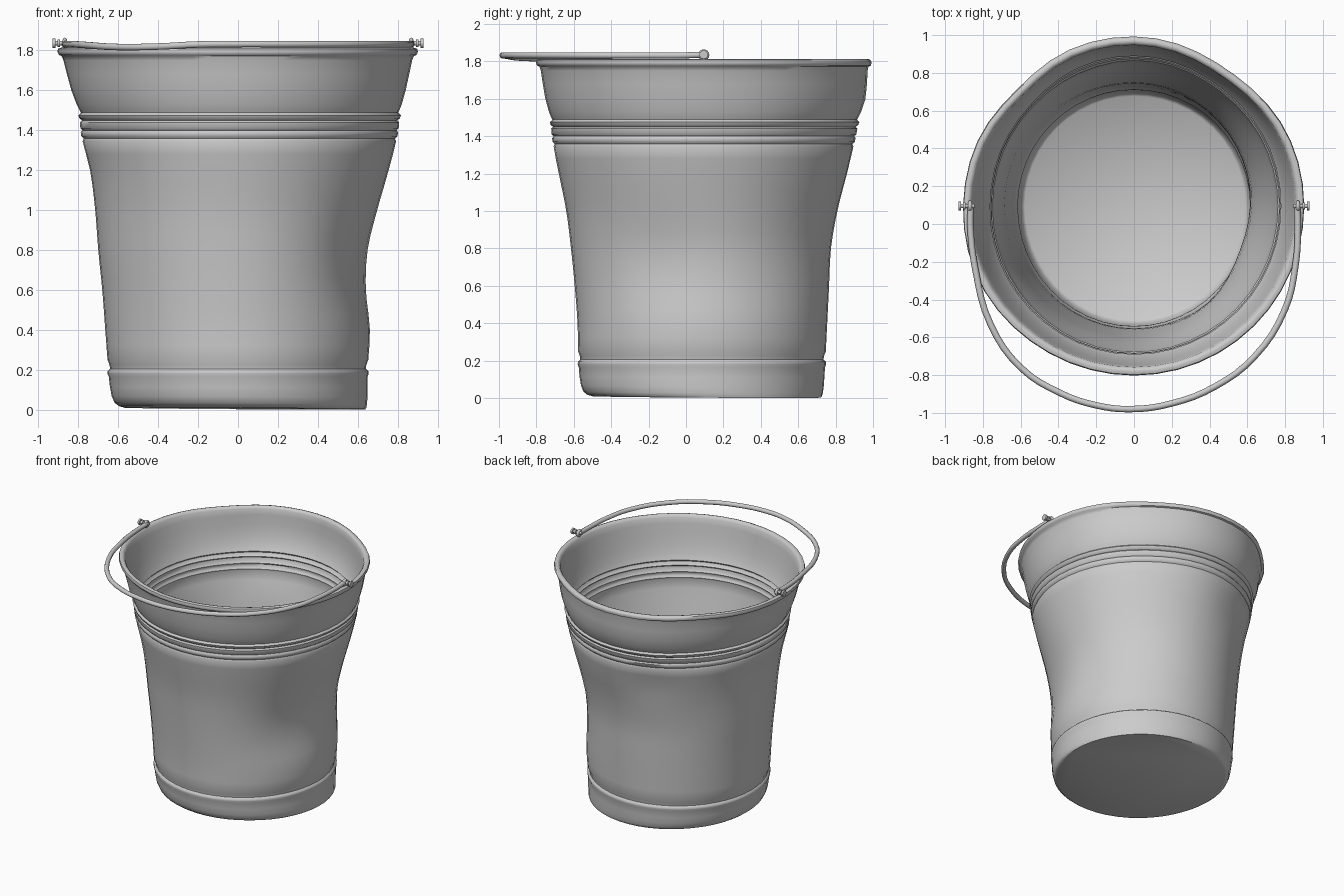
import bpy, bmesh, math
from math import radians, cos, sin, pi

if "Cube" in bpy.data.objects:
    bpy.data.objects.remove(bpy.data.objects["Cube"])

CY = 0.095      # bucket axis in y
SEG = 48

# Silhouette radii at each height, for the four sides (+x, +y, -x, -y)
ZS = [0, .2, .4, .6, .8, 1.0, 1.2, 1.36, 1.48, 1.6, 1.81]
SIDES = [
    [.65, .65, .662, .645, .655, .70, .755, .795, .808, .84, .885],
    [.64, .65, .66, .67, .68, .715, .77, .805, .825, .865, .88],
    [.635, .65, .665, .68, .70, .715, .74, .78, .79, .832, .885],
    [.66, .67, .675, .69, .71, .735, .775, .805, .815, .847, .88],
]


def smooth_lookup(vals, z):
    """Hermite interpolation of a side profile."""
    z = min(max(z, 0), ZS[-1])
    n = len(ZS)
    i = max(k for k in range(n - 1) if ZS[k] <= z)

    def slope(k):
        a, b = max(k - 1, 0), min(k + 1, n - 1)
        return (vals[b] - vals[a]) / (ZS[b] - ZS[a])
    h = ZS[i + 1] - ZS[i]
    t = (z - ZS[i]) / h
    return ((2*t**3 - 3*t**2 + 1) * vals[i] + (t**3 - 2*t**2 + t) * h * slope(i)
            + (3*t**2 - 2*t**3) * vals[i + 1] + (t**3 - t**2) * h * slope(i + 1))


def bump(a, centre, width):
    d = (a - radians(centre) + pi) % (2 * pi) - pi
    return math.exp(-(d / radians(width)) ** 2)


def radius(a, z):
    q = (a / (pi / 2)) % 4
    i = int(q) % 4
    w = sin((q - int(q)) * pi / 2) ** 2
    r = smooth_lookup(SIDES[i], z) * (1 - w) + smooth_lookup(SIDES[(i + 1) % 4], z) * w
    # dented mouth and dented wall
    top = (z / 1.8) ** 4
    r -= top * (.025 * bump(a, 55, 20) + .025 * bump(a, 135, 16))
    r += top * .012 * bump(a, 205, 25)
    r -= .022 * bump(a, -25, 22) * math.exp(-((z - .75) / .28) ** 2)
    r -= .02 * bump(a, 110, 16) * math.exp(-((z - 1.2) / .15) ** 2)
    return r


# Wall rows as (height, offset from silhouette)
base = [(0, -.075), (.008, -.045), (.025, -.022), (.06, -.008), (.11, -.002)]
band = [(.165, 0), (.18, .005), (.195, .003), (.205, -.01), (.225, -.008), (.25, 0)]
body = [(.32 + .08 * k, 0) for k in range(13)]
grooves = [(1.345, 0), (1.358, -.008), (1.37, .002), (1.39, .003), (1.40, -.006),
           (1.41, .004), (1.44, .005), (1.45, -.006), (1.46, .006), (1.475, .009),
           (1.488, -.007), (1.505, -.003), (1.53, 0)]
flare = [(1.6, 0), (1.68, 0), (1.75, 0)]
rim = [(1.772, .004), (1.777, .016), (1.793, .02), (1.808, .013), (1.814, -.004),
       (1.809, -.018), (1.795, -.025)]
wall = band + body + grooves + flare
inner = [(z, o - .025) for z, o in reversed(wall)] + [(.1, -.035), (.055, -.045), (.04, -.06)]
rows = base + wall + rim + inner

# Bucket shell
bm = bmesh.new()
rings = []
for n, (z, off) in enumerate(rows):
    ring = []
    for k in range(SEG):
        a = 2 * pi * k / SEG
        worn = .52 + .48 * cos(a - radians(222))   # lower corner worn round at front left
        o, zz = off, z
        if n < len(base):
            o = off * worn
            zz = z + .012 * worn * (1 - z / .165)
        r = radius(a, z) + o
        ring.append(bm.verts.new((r * cos(a), CY + r * sin(a), zz)))
    rings.append(ring)
for lo, hi in zip(rings, rings[1:]):
    for k in range(SEG):
        j = (k + 1) % SEG
        bm.faces.new((lo[k], lo[j], hi[j], hi[k]))
bm.faces.new(list(reversed(rings[0])))
bm.faces.new(rings[-1])
mesh = bpy.data.meshes.new("bucket_shell")
bm.to_mesh(mesh)
bm.free()
shell = bpy.data.objects.new("bucket_shell", mesh)
bpy.context.collection.objects.link(shell)


def smooth(ob, angle=45):
    bpy.ops.object.select_all(action='DESELECT')
    ob.select_set(True)
    bpy.context.view_layer.objects.active = ob
    bpy.ops.object.shade_smooth_by_angle(angle=radians(angle))


smooth(shell, 50)

# Bent wire handle lying toward the front
path = [(.865, .085, 1.835), (.868, -.02, 1.832), (.855, -.22, 1.832), (.80, -.45, 1.832),
        (.64, -.70, 1.832), (.43, -.86, 1.832), (.20, -.95, 1.832), (-.02, -.98, 1.832),
        (-.20, -.96, 1.83), (-.39, -.895, 1.82), (-.60, -.76, 1.817), (-.76, -.53, 1.827),
        (-.84, -.24, 1.832), (-.866, -.02, 1.832), (-.865, .085, 1.835)]
cu = bpy.data.curves.new("handle", 'CURVE')
cu.dimensions = '3D'
cu.bevel_depth = .017
cu.bevel_resolution = 3
cu.resolution_u = 4
cu.use_fill_caps = True
sp = cu.splines.new('BEZIER')
sp.bezier_points.add(len(path) - 1)
for p, co in zip(sp.bezier_points, path):
    p.co = co
    p.handle_left_type = p.handle_right_type = 'AUTO'
handle = bpy.data.objects.new("handle", cu)
bpy.context.collection.objects.link(handle)

# Pivot pins and handle eyes on both sides
for s, side in ((1, "right"), (-1, "left")):
    for part, x, r, depth in (("pin", .885, .011, .08), ("pin_head", .922, .023, .014),
                              ("pin_collar", .898, .019, .012)):
        bpy.ops.mesh.primitive_cylinder_add(vertices=16, radius=r, depth=depth,
                                            location=(s * x, CY, 1.836), rotation=(0, pi / 2, 0))
        ob = bpy.context.object
        ob.name = f"{part}_{side}"
        smooth(ob)
    bpy.ops.mesh.primitive_torus_add(major_radius=.019, minor_radius=.011, major_segments=16,
                                     minor_segments=8, location=(s * .868, CY, 1.834),
                                     rotation=(0, pi / 2, 0))
    ob = bpy.context.object
    ob.name = f"handle_eye_{side}"
    smooth(ob)
